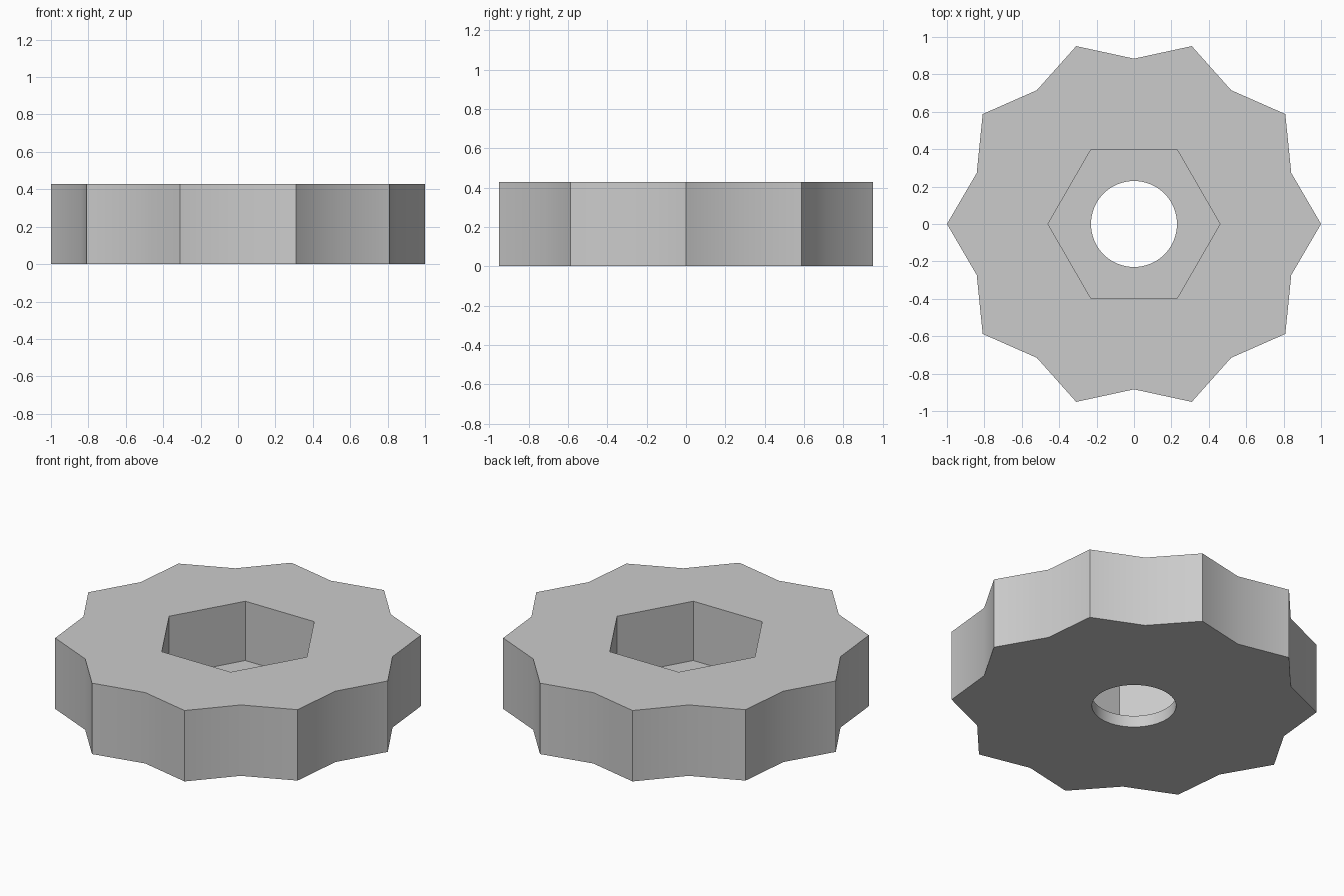
import bpy
import bmesh
import math

cube = bpy.data.objects.get("Cube")
if cube:
    bpy.data.objects.remove(cube, do_unlink=True)

HEIGHT, FLOOR = 0.428, 0.07

grey = bpy.data.materials.new("plain grey")
grey.use_nodes = True
colour = (0.6, 0.6, 0.6, 1)
grey.diffuse_color = colour
grey.node_tree.nodes["Principled BSDF"].inputs["Base Color"].default_value = colour

bm = bmesh.new()


def ring(count, radii, z):
    """Closed edge loop whose radius cycles through radii."""
    verts = []
    for i in range(count):
        a = math.tau * i / count
        r = radii[i % len(radii)]
        verts.append(bm.verts.new((r * math.cos(a), r * math.sin(a), z)))
    return [bm.edges.new((verts[i - 1], verts[i])) for i in range(count)]


def wall(lower, upper):
    bmesh.ops.bridge_loops(bm, edges=lower + upper)


def cap(outer, inner):
    bmesh.ops.triangle_fill(bm, edges=outer + inner, use_beauty=True)


# Edge loops: scalloped rim, hexagonal pocket, round bore
rim_low, rim_high = (ring(20, (1, 0.884), z) for z in (0, HEIGHT))
hex_low, hex_high = (ring(6, (0.46,), z) for z in (FLOOR, HEIGHT))
bore_low, bore_high = (ring(64, (0.23,), z) for z in (0, FLOOR))

# Upright walls
for pair in ((rim_low, rim_high), (hex_low, hex_high), (bore_low, bore_high)):
    wall(*pair)

# Underside, pocket floor and top face
for pair in ((rim_low, bore_low), (hex_low, bore_high), (rim_high, hex_high)):
    cap(*pair)

bmesh.ops.recalc_face_normals(bm, faces=bm.faces)
mesh = bpy.data.meshes.new("knob_body")
bm.to_mesh(mesh)
bm.free()
mesh.materials.append(grey)

knob = bpy.data.objects.new("knob_body", mesh)
bpy.context.collection.objects.link(knob)
bpy.ops.object.select_all(action="DESELECT")
knob.select_set(True)
bpy.context.view_layer.objects.active = knob
# Scallop valleys stay smooth, tips and rims stay sharp
bpy.ops.object.shade_smooth_by_angle(angle=math.radians(30))
